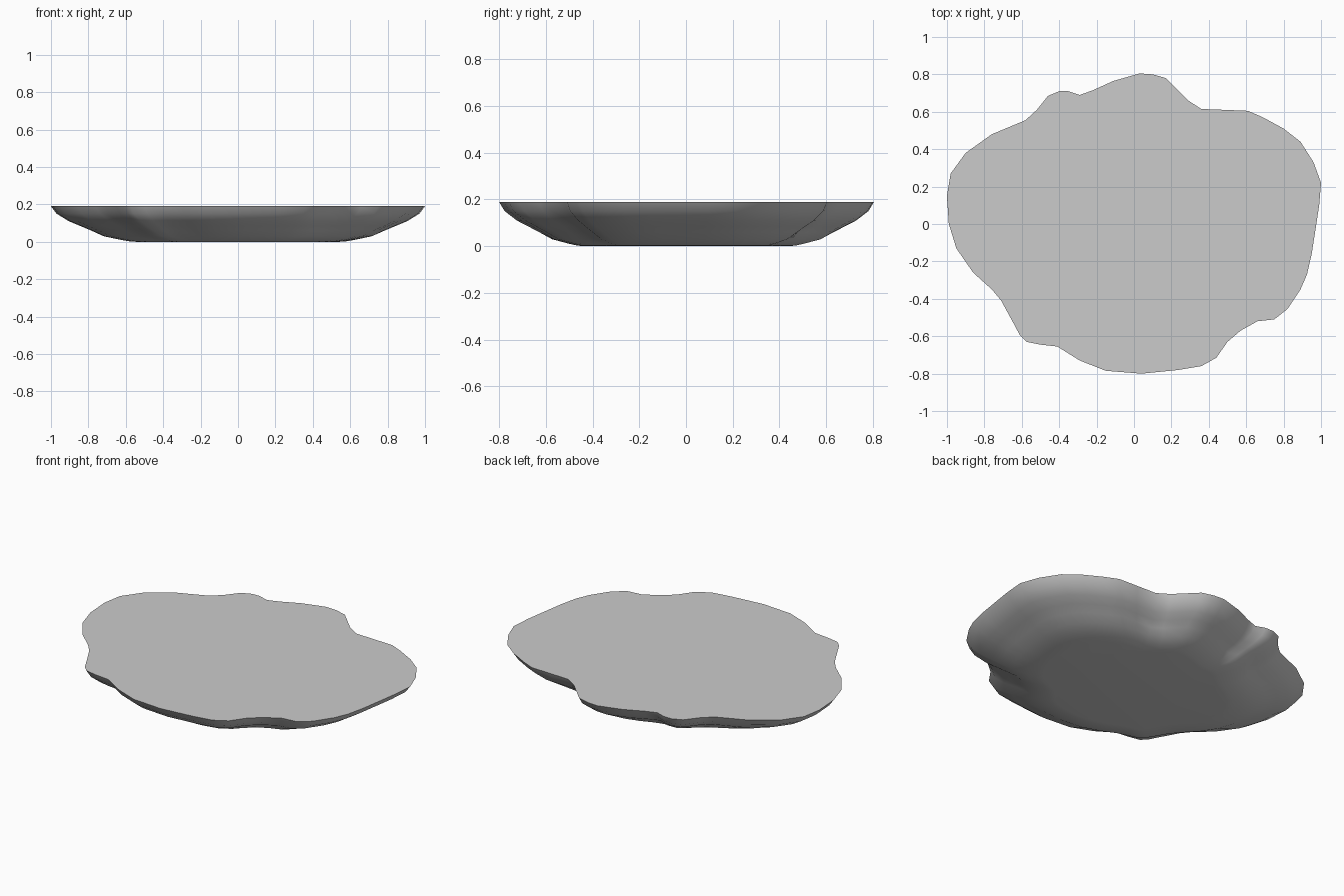
import bpy, bmesh, math
from mathutils import Vector

if "Cube" in bpy.data.objects:
    bpy.data.objects.remove(bpy.data.objects["Cube"])

# Irregular rim, counter-clockwise as seen from above
RIM = [
    (1.0, .22), (.96, .33), (.89, .44), (.80, .51), (.69, .57), (.61, .605), (.49, .61),
    (.36, .615), (.29, .66), (.17, .78), (.10, .80), (.03, .805), (-.11, .765), (-.22, .715),
    (-.29, .69), (-.35, .71), (-.40, .71), (-.46, .685), (-.52, .61), (-.58, .555),
    (-.76, .48), (-.90, .38), (-.98, .27), (-1.0, .15), (-.99, 0), (-.95, -.13),
    (-.86, -.26), (-.76, -.35), (-.71, -.41), (-.65, -.52), (-.61, -.595), (-.575, -.63),
    (-.50, -.645), (-.41, -.655), (-.29, -.73), (-.15, -.785), (.04, -.80), (.24, -.78),
    (.36, -.76), (.44, -.715), (.50, -.63), (.57, -.57), (.66, -.52), (.75, -.51),
    (.82, -.455), (.89, -.35), (.925, -.27), (.95, -.16), (.975, 0), (.99, .10)]

# Side profile: height, scale of the rim, smoothing passes that soften the lobes
PROFILE = [(.19, 1, 0), (.15, .97, 0), (.11, .905, 0), (.085, .845, 0), (.06, .785, 0),
           (.03, .725, 1), (.012, .64, 1), (.003, .59, 1), (0, .55, 1)]


def soften(points, passes):
    for _ in range(passes):
        n = len(points)
        points = [(points[i - 1] + 2 * points[i] + points[(i + 1) % n]) / 4 for i in range(n)]
    return points


bm = bmesh.new()
rings = []
for z, scale, passes in PROFILE:
    outline = soften([Vector(p) for p in RIM], passes)
    rings.append([bm.verts.new((p.x * scale, p.y * scale, z)) for p in outline])

# Sloping underside
n = len(RIM)
for upper, lower in zip(rings, rings[1:]):
    for i in range(n):
        j = (i + 1) % n
        bm.faces.new((upper[i], lower[i], lower[j], upper[j]))

# Flat top and flat base
bm.faces.new(rings[0])
bm.faces.new(rings[-1][::-1])
bmesh.ops.recalc_face_normals(bm, faces=bm.faces[:])

mesh = bpy.data.meshes.new("ground_slab")
bm.to_mesh(mesh)
bm.free()
slab = bpy.data.objects.new("ground_slab", mesh)
bpy.context.collection.objects.link(slab)
bpy.context.view_layer.objects.active = slab
slab.select_set(True)
bpy.ops.object.shade_smooth_by_angle(angle=math.radians(40))
